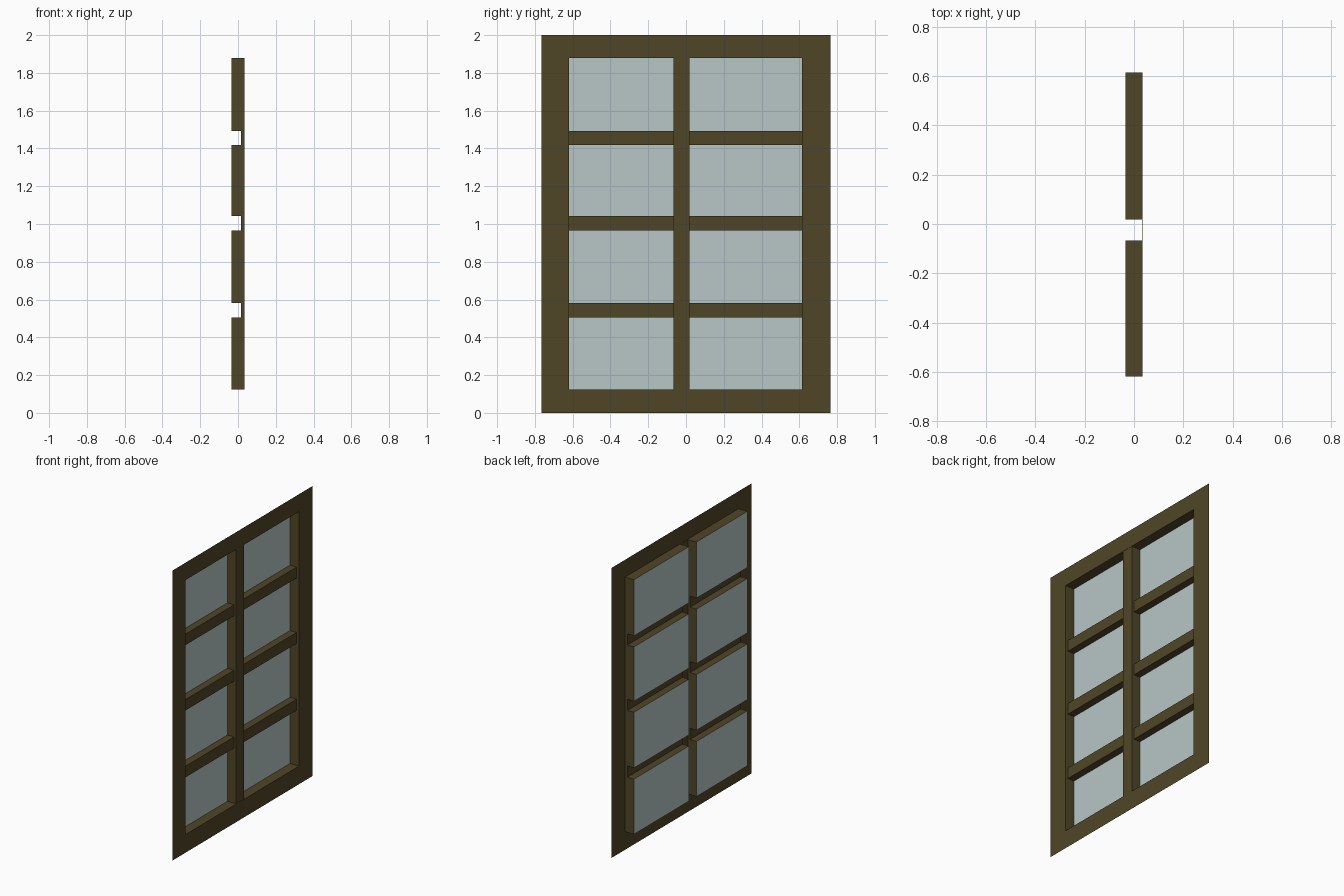
import bpy, bmesh
from mathutils import Vector

if "Cube" in bpy.data.objects:
    bpy.data.objects.remove(bpy.data.objects["Cube"])

# Grid lines of the window: frame, panes and glazing bars alternate
YS = [-0.764, -0.619, -0.066, 0.018, 0.615, 0.764]
ZS = [0, 0.125, 0.505, 0.582, 0.966, 1.042, 1.417, 1.493, 1.88, 2]
NY, NZ = len(YS) - 1, len(ZS) - 1

# Face plane (x) of each part; the panes sit at the back
DEPTH = {"frame": 0.034, "mullion": 0.0325, "glazing_bars": 0.016,
         "glass_panes": -0.034}


def material(name, color):
    m = bpy.data.materials.new(name)
    m.diffuse_color = color
    m.use_nodes = True
    m.node_tree.nodes["Principled BSDF"].inputs["Base Color"].default_value = m.diffuse_color
    return m


wood = material("dark_wood", (0.08, 0.06, 0.02, 1))
glass = material("pale_glass", (0.48, 0.57, 0.57, 1))
parts = {n: bmesh.new() for n in [*DEPTH, "reveals"]}


def part_at(j, k):
    if j in (0, NY - 1) or k in (0, NZ - 1):
        return "frame"
    if j == 2:
        return "mullion"
    return "glass_panes" if k % 2 else "glazing_bars"


def quad(part, corners, normal):
    bm = parts[part]
    f = bm.faces.new([bm.verts.new(c) for c in corners])
    f.normal_update()
    if f.normal.dot(Vector(normal)) < 0:
        f.normal_flip()


for j in range(NY):
    for k in range(NZ):
        y0, y1, z0, z1 = YS[j], YS[j + 1], ZS[k], ZS[k + 1]
        part = part_at(j, k)
        x = DEPTH[part]
        # Flat face of this cell
        quad(part, [(x, y0, z0), (x, y1, z0), (x, y1, z1), (x, y0, z1)], (1, 0, 0))
        # Step walls towards the next cell in y and in z
        if j + 1 < NY:
            x2 = DEPTH[part_at(j + 1, k)]
            if x2 != x:
                quad("reveals", [(x, y1, z0), (x2, y1, z0), (x2, y1, z1), (x, y1, z1)],
                     (0, x - x2, 0))
        if k + 1 < NZ:
            x2 = DEPTH[part_at(j, k + 1)]
            if x2 != x:
                quad("reveals", [(x, y0, z1), (x2, y0, z1), (x2, y1, z1), (x, y1, z1)],
                     (0, 0, x - x2))

# Weld each part, merge its coplanar cells and make the object
for name, bm in parts.items():
    bmesh.ops.remove_doubles(bm, verts=bm.verts[:], dist=1e-5)
    if name in ("frame", "mullion"):
        bmesh.ops.dissolve_limit(bm, angle_limit=0.01, verts=bm.verts[:], edges=bm.edges[:])
    me = bpy.data.meshes.new(name)
    bm.to_mesh(me)
    bm.free()
    me.materials.append(glass if name == "glass_panes" else wood)
    bpy.context.collection.objects.link(bpy.data.objects.new(name, me))
